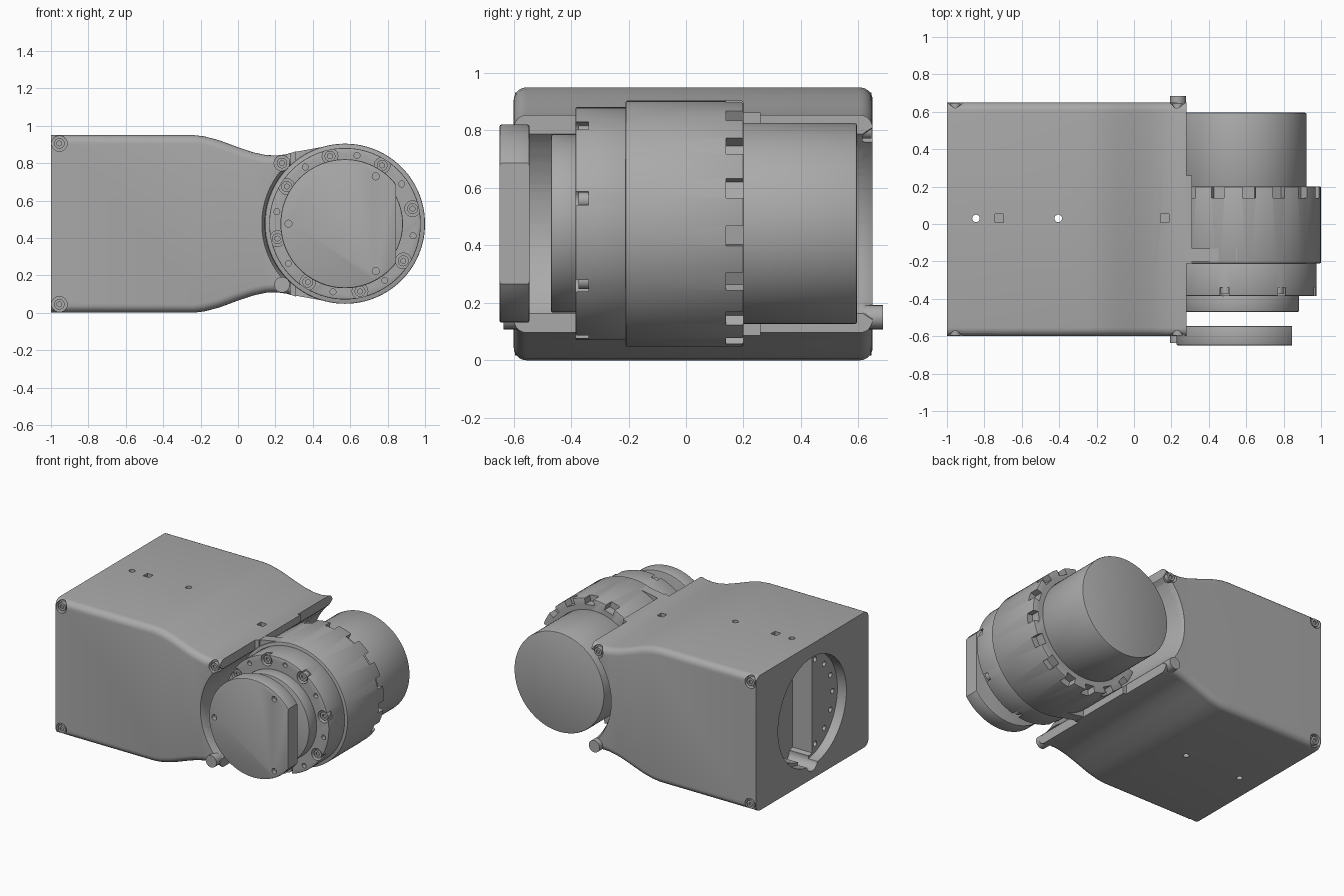
import bpy, bmesh, math
from mathutils import Matrix, Vector

cube = bpy.data.objects.get("Cube")
if cube:
    bpy.data.objects.remove(cube)

grey = bpy.data.materials.new("mid_grey")
grey.use_nodes = True
colour = (0.4, 0.4, 0.4, 1)
grey.diffuse_color = colour
grey.node_tree.nodes["Principled BSDF"].inputs["Base Color"].default_value = colour

MX, MZ = 0.572, 0.476          # motor axis, running along y
TURN = {"x": Matrix.Rotation(math.pi / 2, 4, "Y"),
        "y": Matrix.Rotation(-math.pi / 2, 4, "X"),
        "z": Matrix.Identity(4)}


def finish(name, bm):
    bmesh.ops.recalc_face_normals(bm, faces=bm.faces)
    mesh = bpy.data.meshes.new(name)
    bm.to_mesh(mesh)
    bm.free()
    mesh.materials.append(grey)
    ob = bpy.data.objects.new(name, mesh)
    bpy.context.collection.objects.link(ob)
    return ob


def rod(name, centre, r, length, axis="y", seg=24, r2=None, bevel=0):
    bm = bmesh.new()
    bmesh.ops.create_cone(bm, cap_ends=True, segments=seg, radius1=r,
                          radius2=r if r2 is None else r2, depth=length,
                          matrix=Matrix.Translation(centre) @ TURN[axis])
    if bevel:
        rims = [e for e in bm.edges if any(len(f.verts) > 4 for f in e.link_faces)]
        bmesh.ops.bevel(bm, geom=rims, offset=bevel, segments=2, affect="EDGES", profile=0.5)
    return finish(name, bm)


def box(name, lo, hi):
    lo, hi = Vector(lo), Vector(hi)
    bm = bmesh.new()
    bmesh.ops.create_cube(bm, size=1, matrix=Matrix.Translation((lo + hi) / 2)
                          @ Matrix.Diagonal((*(hi - lo), 1)))
    return finish(name, bm)


def extrude_y(name, points, y0, y1):
    bm = bmesh.new()
    face = bm.faces.new([bm.verts.new((x, y0, z)) for x, z in points])
    out = bmesh.ops.extrude_face_region(bm, geom=[face])
    verts = [v for v in out["geom"] if isinstance(v, bmesh.types.BMVert)]
    bmesh.ops.translate(bm, verts=verts, vec=(0, y1 - y0, 0))
    return bm


def cut(ob, cutters):
    bpy.context.view_layer.objects.active = ob
    for c in cutters:
        mod = ob.modifiers.new("cut", "BOOLEAN")
        mod.operation, mod.solver, mod.object = "DIFFERENCE", "EXACT", c
        bpy.ops.object.modifier_apply(modifier=mod.name)
        bpy.data.objects.remove(c)


def around(r, degrees, y):
    a = math.radians(degrees)
    return (MX + r * math.cos(a), y, MZ + r * math.sin(a))


def screw(name, centre, r, length):
    # round head with a hexagonal socket on both ends
    head = rod(name, centre, r, length)
    cx, cy, cz = centre
    cut(head, [rod("socket", (cx, cy + s * length / 2, cz), r * 0.5, length * 0.5, seg=6)
               for s in (-1, 1)])


# Main housing: waisted side profile, mirrored top to bottom
MID, HALF = 0.475, 0.475
upper = [(-1, HALF), (-0.24, HALF), (-0.18, 0.468), (-0.1, 0.447), (0.0, 0.41),
         (0.08, 0.383), (0.15, 0.368), (0.21, 0.366), (0.26, 0.373), (0.31, 0.388)]
profile = [(x, MID + h) for x, h in upper] + [(x, MID - h) for x, h in reversed(upper)]
bm = extrude_y("housing", profile, -0.6, 0.65)
rims = [e for e in bm.edges
        if abs(e.verts[0].co.y - e.verts[1].co.y) < 1e-4
        and abs(e.verts[0].co.x - e.verts[1].co.x) > 1e-4]
bmesh.ops.bevel(bm, geom=rims, offset=0.045, segments=5, affect="EDGES", profile=0.5)
housing = finish("housing", bm)

# Side lobes stop shorter than the middle strap; the motor seat is flared at both mouths
cutters = [box("trim", (0.28, -1, -0.1), (0.5, -0.21, 1.1)),
           box("trim", (0.28, 0.26, -0.1), (0.5, 1, 1.1)),
           rod("seat", (MX, 0, MZ), 0.428, 2, seg=96),
           rod("mouth", (MX, -0.59, MZ), 0.46, 0.08, seg=96, r2=0.42),
           rod("mouth", (MX, 0.64, MZ), 0.42, 0.08, seg=96, r2=0.46)]

# Stepped round port in the end face, with bolt holes in its shelf
PY = 0.025
deep = rod("port_deep", (-0.9, PY, MID), 0.36, 0.24, "x", 64)
cut(deep, [box("half", (-1.2, -1, -0.1), (-0.6, -0.07, 1.1))])
cutters += [rod("port", (-1, PY, MID), 0.38, 0.14, "x", 64), deep,
            rod("port_notch", (-0.9, PY, MID - 0.36), 0.06, 0.24, "x")]
for k in range(-3, 4):
    a = math.radians(k * 22)
    cutters.append(rod("port_hole", (-0.93, PY - 0.325 * math.cos(a), MID + 0.325 * math.sin(a)),
                       0.018, 0.06, "x", 16))

# Small holes through the housing and square pockets on top
for x in (-0.845, -0.405):
    cutters.append(rod("through_hole", (x, 0.03, 0.5), 0.02, 2, "z", 20))
for x in (-0.72, 0.165):
    cutters.append(box("pocket", (x - 0.023, 0.007, 0.81), (x + 0.023, 0.053, 1)))

# Corner screw pockets on the front and the back
corners = [(x, MID + s * h) for x, h in ((-0.955, 0.43), (0.235, 0.325)) for s in (-1, 1)]
for x, z in corners:
    for y in (-0.6, 0.65):
        cutters.append(rod("screw_pocket", (x, y, z), 0.042, 0.07))
cut(housing, cutters)
for x, z in corners:
    for y in (-0.575, 0.625):
        screw("corner_screw", (x, y, z), 0.028, 0.04)

# Clamp wedges running tangent onto the motor, above and below
for side, name in ((1, "upper_clamp"), (-1, "lower_clamp")):
    wedge = [(0.25, 0.365), (0.31, 0.385), (0.55, 0.428), (0.5, 0.36), (0.34, 0.25)]
    finish(name, extrude_y(name, [(x, MZ + side * h) for x, h in wedge], -0.2, -0.13))

# Motor: rear can, main ring, front flange and hub
rod("rear_can", (MX, 0.385, MZ), 0.35, 0.42, seg=96, bevel=0.008)
main_ring = rod("main_ring", (MX, -0.005, MZ), 0.428, 0.41, seg=96, bevel=0.006)
notches = []
for k in range(16):
    n = box("rim_notch", (0.385, 0.14, -0.035), (0.5, 0.25, 0.035))
    n.data.transform(Matrix.Translation((MX, 0, MZ)) @ Matrix.Rotation(k * math.pi / 8 + 0.1, 4, "Y"))
    notches.append(n)
cut(main_ring, notches)

flange = rod("front_flange", (MX, -0.295, MZ), 0.405, 0.18, seg=96, bevel=0.005)
bolt_angles = [12.5 + 45 * k for k in range(8)]
cut(flange, [rod("bolt_pocket", around(0.37, a, -0.385), 0.042, 0.09) for a in bolt_angles]
    + [rod("pin_hole", around(0.37, a + 22.5, -0.385), 0.016, 0.06, seg=16) for a in bolt_angles])
for a in bolt_angles:
    screw("flange_bolt", around(0.37, a, -0.355), 0.029, 0.04)
rod("front_hub", (MX, -0.42, MZ), 0.31, 0.1, seg=96, bevel=0.006)

# Front plate, standing clear of the hub, with one flat side and three holes
plate = rod("front_plate", (MX, -0.597, MZ), 0.345, 0.105, seg=96, bevel=0.008)
cut(plate, [box("flat", (0.845, -1, 0), (1.2, 0, 1))]
    + [rod("plate_hole", around(0.302, a, -0.65), 0.019, 0.06, seg=16) for a in (57, 180, 303)])

# Smooth shading with sharp edges kept
bpy.ops.object.select_all(action="DESELECT")
for ob in bpy.context.collection.objects:
    if ob.type == "MESH":
        ob.select_set(True)
        bpy.context.view_layer.objects.active = ob
bpy.ops.object.shade_smooth_by_angle(angle=math.radians(30))
